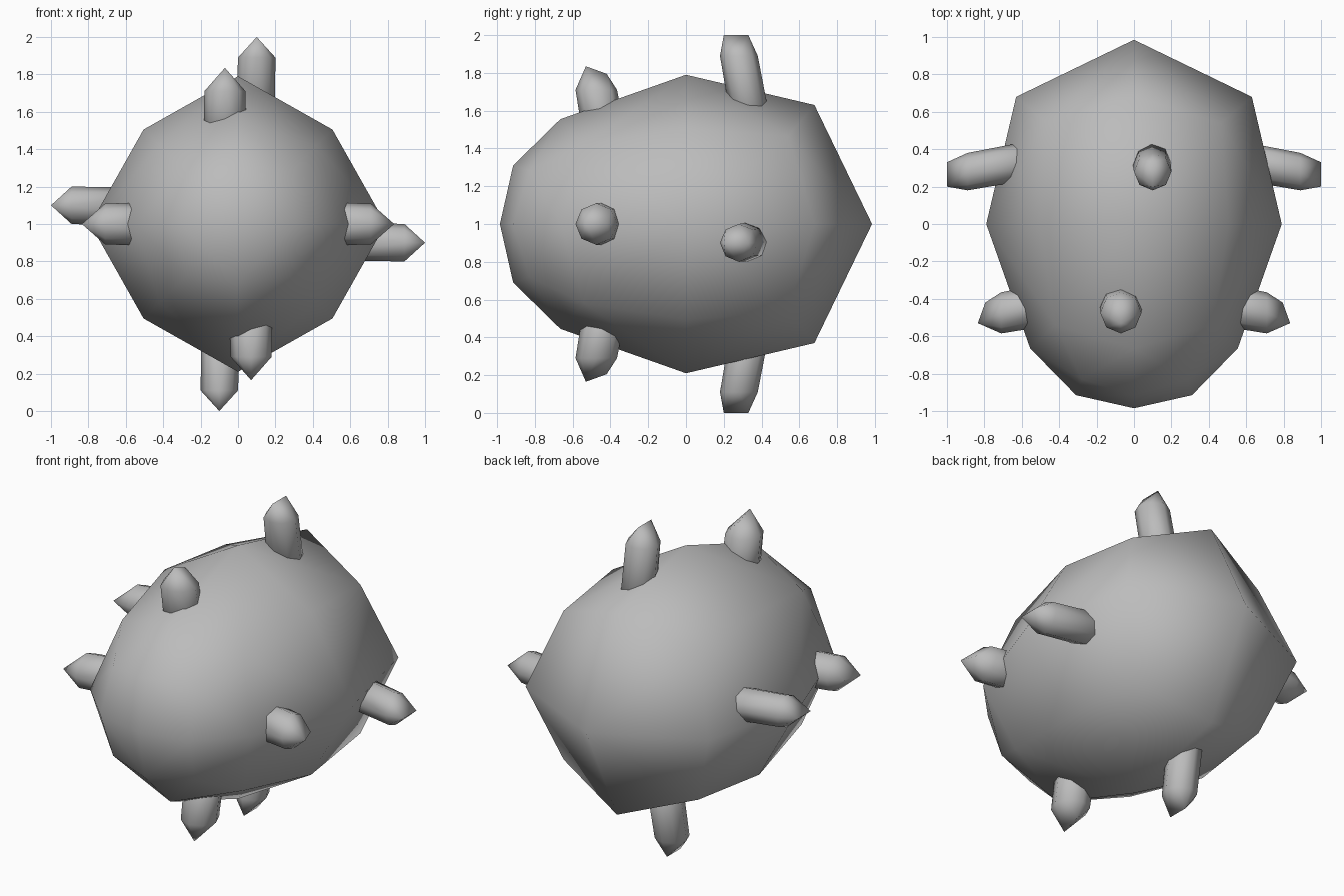
import bpy, bmesh, math
from mathutils import Matrix, Vector

if "Cube" in bpy.data.objects:
    bpy.data.objects.remove(bpy.data.objects["Cube"], do_unlink=True)

CENTRE = Vector((0, 0, 1))

# One plain grey for everything
GREY = (0.5, 0.5, 0.5, 1)
mat = bpy.data.materials.new("plain_grey")
mat.use_nodes = True
mat.diffuse_color = GREY
bsdf = next(n for n in mat.node_tree.nodes if n.type == "BSDF_PRINCIPLED")
bsdf.inputs["Base Color"].default_value = GREY
bsdf.inputs["Roughness"].default_value = 0.7


def hull_object(name, points):
    """Smooth-shaded convex solid through the points."""
    bm = bmesh.new()
    for p in points:
        bm.verts.new(Vector(p) + CENTRE)
    res = bmesh.ops.convex_hull(bm, input=bm.verts[:])
    loose = [v for v in bm.verts if not v.link_faces]
    bmesh.ops.delete(bm, geom=loose, context="VERTS")
    bmesh.ops.recalc_face_normals(bm, faces=bm.faces[:])
    for f in bm.faces:
        f.smooth = True
    mesh = bpy.data.meshes.new(name)
    bm.to_mesh(mesh)
    bm.free()
    mesh.materials.append(mat)
    obj = bpy.data.objects.new(name, mesh)
    bpy.context.collection.objects.link(obj)
    return obj


def around(radius, y, diagonal=False):
    """Four points about the long axis, on the axes or on the diagonals."""
    if diagonal:
        return [(sx * radius, y, sz * radius) for sx in (-1, 1) for sz in (-1, 1)]
    return [(radius, y, 0), (-radius, y, 0), (0, y, radius), (0, y, -radius)]


# Body: coarse egg, blunt in front and broad towards the back
body = [(0, -0.985, 0), (0, 0.985, 0)]
body += around(0.31, -0.915) + around(0.555, -0.665) + around(0.79, 0) + around(0.63, 0.68)
body += around(0.28, -0.83, True) + around(0.42, -0.54, True)
body += around(0.505, 0, True) + around(0.465, 0.54, True)
hull_object("body", body)


def ring(x, y, z, radius, sides=8):
    return [(x + radius * math.cos(math.tau * i / sides),
             y + radius * math.sin(math.tau * i / sides), z) for i in range(sides)]


def long_spike(x):
    return (ring(x - 0.01, 0.36, 0.45, 0.105) + ring(x, 0.28, 0.89, 0.1)
            + [(x, 0.2, 1.0), (x, 0.33, 1.0)])


def short_spike(x):
    return (ring(x, -0.42, 0.4, 0.115) + ring(x, -0.475, 0.71, 0.11)
            + [(x, -0.53, 0.835), (x, -0.42, 0.795)])


# Spikes: one long and one short on each of the four sides
for i, side in enumerate(("top", "left", "bottom", "right")):
    turn = Matrix.Rotation(i * math.pi / 2, 3, "Y")
    offset = -0.07 if i % 2 == 0 else 0
    hull_object(side + "_long_spike", [turn @ Vector(p) for p in long_spike(0.1)])
    hull_object(side + "_short_spike", [turn @ Vector(p) for p in short_spike(offset)])
